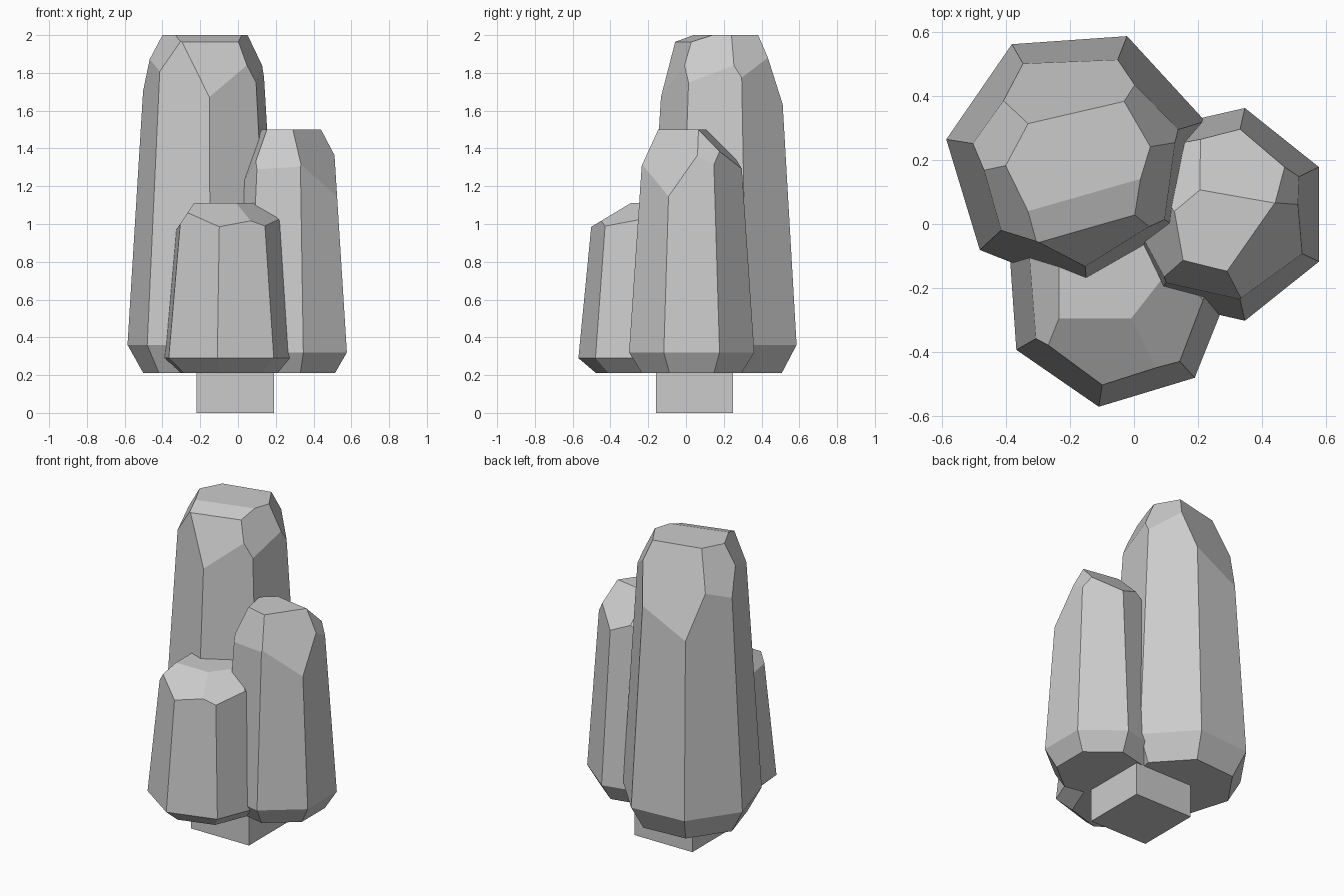
import bpy, bmesh
from math import cos, sin, radians, tau
from mathutils import Vector

if "Cube" in bpy.data.objects:
    bpy.data.objects.remove(bpy.data.objects["Cube"])

SIDES = 7
BASE_Z = 0.21


def finish(name, bm):
    bmesh.ops.recalc_face_normals(bm, faces=bm.faces)
    me = bpy.data.meshes.new(name)
    bm.to_mesh(me)
    bm.free()
    ob = bpy.data.objects.new(name, me)
    bpy.context.collection.objects.link(ob)
    return ob


def hull(bm):
    # rebuild a clean convex solid from the remaining points
    pts = [v.co.copy() for v in bm.verts]
    bm.clear()
    for p in pts:
        bm.verts.new(p)
    bmesh.ops.remove_doubles(bm, verts=bm.verts, dist=0.0005)
    res = bmesh.ops.convex_hull(bm, input=bm.verts)
    loose = {v for v in res["geom_interior"] + res["geom_unused"]
             if isinstance(v, bmesh.types.BMVert) and v.is_valid}
    bmesh.ops.delete(bm, geom=list(loose), context='VERTS')
    bmesh.ops.dissolve_limit(bm, angle_limit=radians(1), verts=bm.verts, edges=bm.edges)


def clump(name, centre, phase, rings, cuts):
    """Tapered seven-sided column; each cut is (azimuth, distance at top, slope)."""
    cx, cy = centre
    top = rings[-1][0]
    bm = bmesh.new()
    for z, r in rings:
        for i in range(SIDES):
            a = radians(phase) + tau * i / SIDES
            bm.verts.new((cx + r * cos(a), cy + r * sin(a), z))
    hull(bm)
    for az, dist, slope in cuts:
        d = Vector((cos(radians(az)), sin(radians(az)), 0))
        bmesh.ops.bisect_plane(
            bm, geom=bm.verts[:] + bm.edges[:] + bm.faces[:], dist=1e-5,
            plane_co=Vector((cx, cy, top)) + d * dist,
            plane_no=(d * slope + Vector((0, 0, 1))).normalized(), clear_outer=True)
        hull(bm)
    return finish(name, bm)


# Foliage: tall, medium and short clumps with chipped tops
clump("tall_foliage", (-0.175, 0.20), -86,
      [(BASE_Z, 0.33), (0.36, 0.415), (2.0, 0.313)],
      [(103, 0.145, 2.8), (30, 0.216, 2.2), (-17, 0.204, 2.3), (-74, 0.111, 0.35),
       (-74, 0.20, 2.6), (206, 0.21, 1.9), (152, 0.19, 2.4)])
clump("medium_foliage", (0.27, 0.03), -25.7,
      [(BASE_Z, 0.27), (0.32, 0.34), (1.5, 0.258)],
      [(-35, 0.118, 2.2), (15, 0.173, 2.0), (80, 0.064, 1.0), (130, 0.10, 1.3),
       (190, 0.14, 2.5), (256, 0.167, 2.6)])
clump("short_foliage", (-0.054, -0.214), -98.9,
      [(BASE_Z, 0.265), (0.29, 0.36), (1.11, 0.279)],
      [(-90, 0.08, 0.6), (-38, 0.085, 0.6), (180, 0.18, 1.5), (10, 0.19, 1.2)])

# Square trunk
bm = bmesh.new()
bmesh.ops.create_cube(bm, size=1)
for v in bm.verts:
    v.co = Vector((v.co.x * 0.41 - 0.015, v.co.y * 0.41 + 0.045, (v.co.z + 0.5) * 0.4))
finish("trunk", bm)
